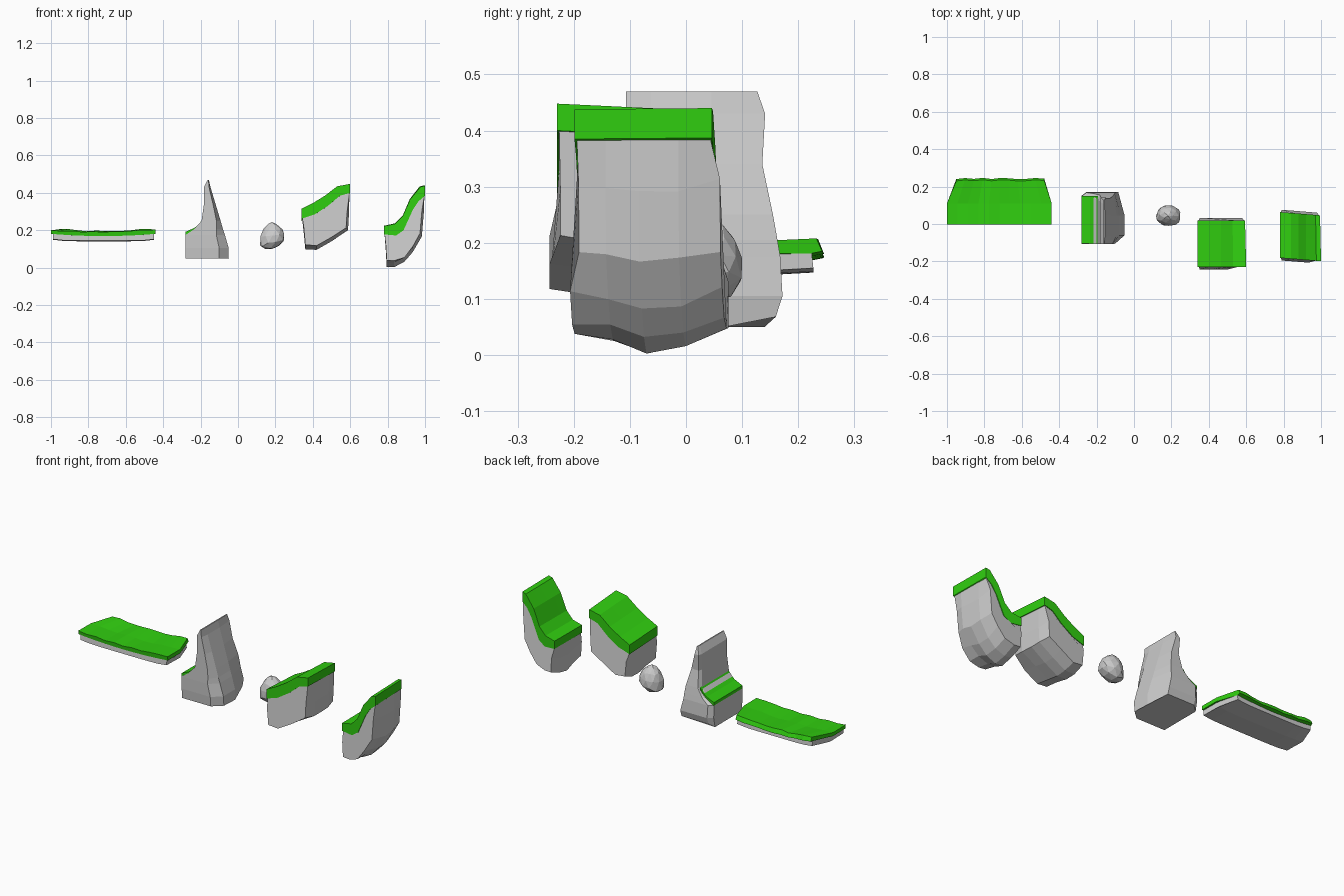
import bpy, bmesh, random
from mathutils import Vector
random.seed(4)

grass = bpy.data.materials.new("grass")
grass.diffuse_color = (0.03, 0.62, 0.005, 1)


def finish(name, bm, mat=None):
    bmesh.ops.recalc_face_normals(bm, faces=bm.faces)
    me = bpy.data.meshes.new(name)
    bm.to_mesh(me)
    bm.free()
    ob = bpy.data.objects.new(name, me)
    bpy.context.collection.objects.link(ob)
    if mat:
        me.materials.append(mat)
    return ob


def loft(name, rings, mat=None):
    bm = bmesh.new()
    rs = [[bm.verts.new(p) for p in r] for r in rings]
    n = len(rs[0])
    for a, b in zip(rs, rs[1:]):
        for i in range(n):
            j = (i + 1) % n
            bm.faces.new((a[i], a[j], b[j], b[i]))
    bm.faces.new(rs[0])
    bm.faces.new(rs[-1])
    return finish(name, bm, mat)


def jit(a):
    return random.uniform(-a, a)


# Flat platform: rings along x, grass cap overhanging a stone slab
cap, slab = [], []
N = 10
for i in range(N + 1):
    u = -1 + 2 * i / N
    x = -0.72 + 0.28 * u
    xb, xs = -0.715 + 0.235 * u, -0.718 + 0.27 * u
    h = 0.191 + 0.012 * u * u
    z = [h + jit(0.004) for _ in range(3)]
    yb = 0.243 + jit(0.004)
    cap.append([(x, -0.003, z[0]), (x, 0.11, z[1]), (xb, yb - 0.01, z[2] + 0.004),
                (xb, yb, h - 0.018), (xb, yb - 0.02, h - 0.022),
                (x, 0.11, h - 0.023), (x, 0.0, h - 0.022)])
    low = 0.141 + 0.008 * abs(u) ** 6
    slab.append([(xs, 0.003, h - 0.021), (xs, 0.11, h - 0.021), (xb, 0.224, h - 0.021),
                 (xb, 0.227, low + 0.006), (xs, 0.12, low), (xs, 0.0, low + 0.003)])
loft("platform_grass", cap, grass)
loft("platform_stone", slab)

# Tall spire: rings by height (z, left, right, front, back)
rings = []
for z, l, r, f, b in [(0.05, -0.28, -0.05, -0.10, 0.16), (0.105, -0.28, -0.05, -0.105, 0.172),
                      (0.175, -0.28, -0.07, -0.107, 0.168), (0.205, -0.235, -0.08, -0.107, 0.163),
                      (0.25, -0.195, -0.093, -0.107, 0.155), (0.34, -0.182, -0.12, -0.107, 0.136),
                      (0.43, -0.183, -0.147, -0.107, 0.141), (0.47, -0.163, -0.156, -0.107, 0.127)]:
    w = r - l
    drop = 0.018 if z < 0.06 else 0
    rings.append([(l, f, z), (r - 0.22 * w, f, z), (r, f + 0.045, z), (r, 0.045, z - drop / 4),
                  (r - 0.15 * w, b, z + drop), (l + 0.12 * w, b, z + drop), (l, b - 0.02, z)])
loft("spire_stone", rings)

# Grass ledge on the spire
ledge = [(-0.28, 0.192), (-0.235, 0.212), (-0.208, 0.232), (-0.193, 0.255),
         (-0.19, 0.22), (-0.205, 0.195), (-0.235, 0.17), (-0.28, 0.172)]
loft("spire_ledge_grass", [[(x, y, z) for x, z in ledge] for y in (-0.105, 0.15)], grass)

# Loose pebble, tapering upwards
bm = bmesh.new()
bmesh.ops.create_icosphere(bm, subdivisions=2, radius=1)
for v in bm.verts:
    p = v.co.copy()
    k = 1.08 - 0.3 * p.z - 0.1 * p.z * p.z
    x = 0.185 + 0.061 * p.x * k
    z = 0.172 + 0.072 * p.z + 0.012 * p.x * (0.5 - p.z)
    if p.x < 0 and p.z < 0:
        z += 0.03 * p.x * -p.z
    v.co = Vector((x + jit(0.003), 0.045 + 0.053 * p.y * k + jit(0.003), max(z, 0.1)))
bmesh.ops.dissolve_limit(bm, angle_limit=0.22, verts=bm.verts, edges=bm.edges)
finish("pebble", bm)


# Sloped islands: grass strip plus bulging rock beneath, rings along y
def ramp(name, top, under, rock, ys, lifts, cx, skew, tilt):
    y0, y1 = ys[0], ys[-1]
    caps, rocks = [], []
    for k, (y, lift) in enumerate(zip(ys, lifts)):
        t = (y - y0) / (y1 - y0)
        sx = 1 - 0.05 * t

        def pt(x, z, dy=0.0):
            return (cx + (x - cx) * (sx if x > cx else 1), y + dy - skew * (x - cx), z - tilt * t)
        caps.append([pt(*p) for p in top] + [pt(*p) for p in reversed(under)])
        end = -1 if k == 0 else 1 if k == len(ys) - 1 else 0
        ring = [pt(cx + (x - cx) * 0.97, z + 0.002, -0.004 * end) for x, z in under]
        for i, (x, z) in enumerate(rock):
            side = i < 2
            dy = (-0.006 if side and end < 0 else 0.013) * end
            bulge = 0.0 if end == 0 else -0.012
            ring.append(pt(x + (bulge if side else 0), z + (lift * 0.5 if side else lift) + jit(0.004), dy))
        rocks.append(ring)
    loft(name + "_grass", caps, grass)
    loft(name + "_stone", rocks)


ramp("convex_ramp",
     [(0.34, 0.315), (0.40, 0.345), (0.465, 0.385), (0.53, 0.435), (0.60, 0.448)],
     [(0.34, 0.262), (0.41, 0.285), (0.48, 0.33), (0.545, 0.385), (0.60, 0.40)],
     [(0.595, 0.29), (0.59, 0.205), (0.50, 0.145), (0.42, 0.10), (0.36, 0.105), (0.352, 0.19)],
     [-0.23, -0.16, -0.09, -0.03, 0.02], [0.02, 0.008, 0, 0.006, 0.03], 0.47, 0.0, 0.012)
ramp("concave_ramp",
     [(0.78, 0.222), (0.84, 0.235), (0.88, 0.275), (0.92, 0.365), (0.975, 0.432), (1.0, 0.438)],
     [(0.78, 0.178), (0.845, 0.172), (0.885, 0.20), (0.935, 0.31), (0.965, 0.355), (1.0, 0.385)],
     [(0.995, 0.29), (0.985, 0.165), (0.935, 0.08), (0.89, 0.028), (0.835, 0.004), (0.795, 0.006),
      (0.79, 0.09)],
     [-0.19, -0.135, -0.075, -0.005, 0.055], [0.03, 0.022, 0, 0.008, 0.038], 0.89, 0.08, -0.002)
